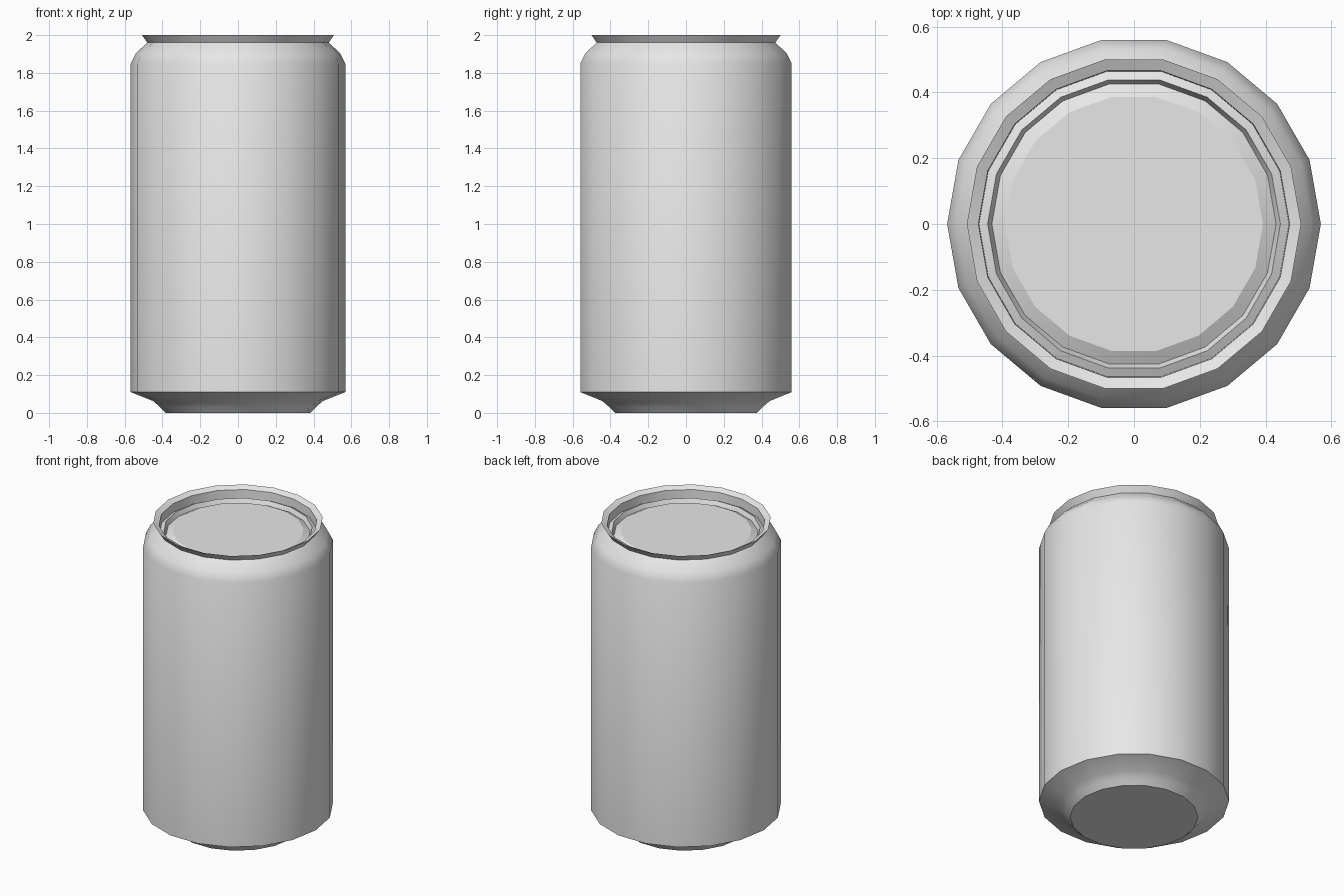
import bpy
import bmesh
import math

cube = bpy.data.objects.get("Cube")
if cube:
    bpy.data.objects.remove(cube, do_unlink=True)

SIDES = 18

# Single bare metal colour
metal = bpy.data.materials.new("light_grey_metal")
metal.use_nodes = True
colour = (0.8, 0.8, 0.8, 1.0)
metal.diffuse_color = colour
metal.node_tree.nodes["Principled BSDF"].inputs["Base Color"].default_value = colour


def lathe(name, profile, smooth_angle, cap_first=False, cap_last=False):
    """Spin a (radius, height) profile, listed from the outer bottom upwards, around z."""
    bm = bmesh.new()
    rings = []
    for r, z in profile:
        rings.append([bm.verts.new((r * math.cos(2 * math.pi * i / SIDES),
                                    r * math.sin(2 * math.pi * i / SIDES), z))
                      for i in range(SIDES)])
    for low, high in zip(rings, rings[1:]):
        for i in range(SIDES):
            j = (i + 1) % SIDES
            bm.faces.new((low[i], low[j], high[j], high[i]))
    if cap_first:
        bm.faces.new(rings[0][::-1])
    if cap_last:
        bm.faces.new(rings[-1])
    mesh = bpy.data.meshes.new(name)
    bm.to_mesh(mesh)
    bm.free()
    mesh.materials.append(metal)
    obj = bpy.data.objects.new(name, mesh)
    bpy.context.collection.objects.link(obj)
    bpy.ops.object.select_all(action='DESELECT')
    obj.select_set(True)
    bpy.context.view_layer.objects.active = obj
    bpy.ops.object.shade_smooth_by_angle(angle=math.radians(smooth_angle))
    return obj


# Can wall: flat base, tapered foot, straight side, rounded shoulder
lathe("can_body", [
    (0.382, 0.0), (0.415, 0.033), (0.45, 0.063), (0.568, 0.11),
    (0.568, 1.85), (0.54, 1.905), (0.48, 1.96),
], 38, cap_first=True)

# Lid: flared rim, inner wall, ledge, groove and raised centre panel
lathe("can_lid", [
    (0.48, 1.96), (0.508, 2.0), (0.473, 1.983), (0.471, 1.927),
    (0.445, 1.94), (0.432, 1.912), (0.392, 1.933),
], 25, cap_last=True)
